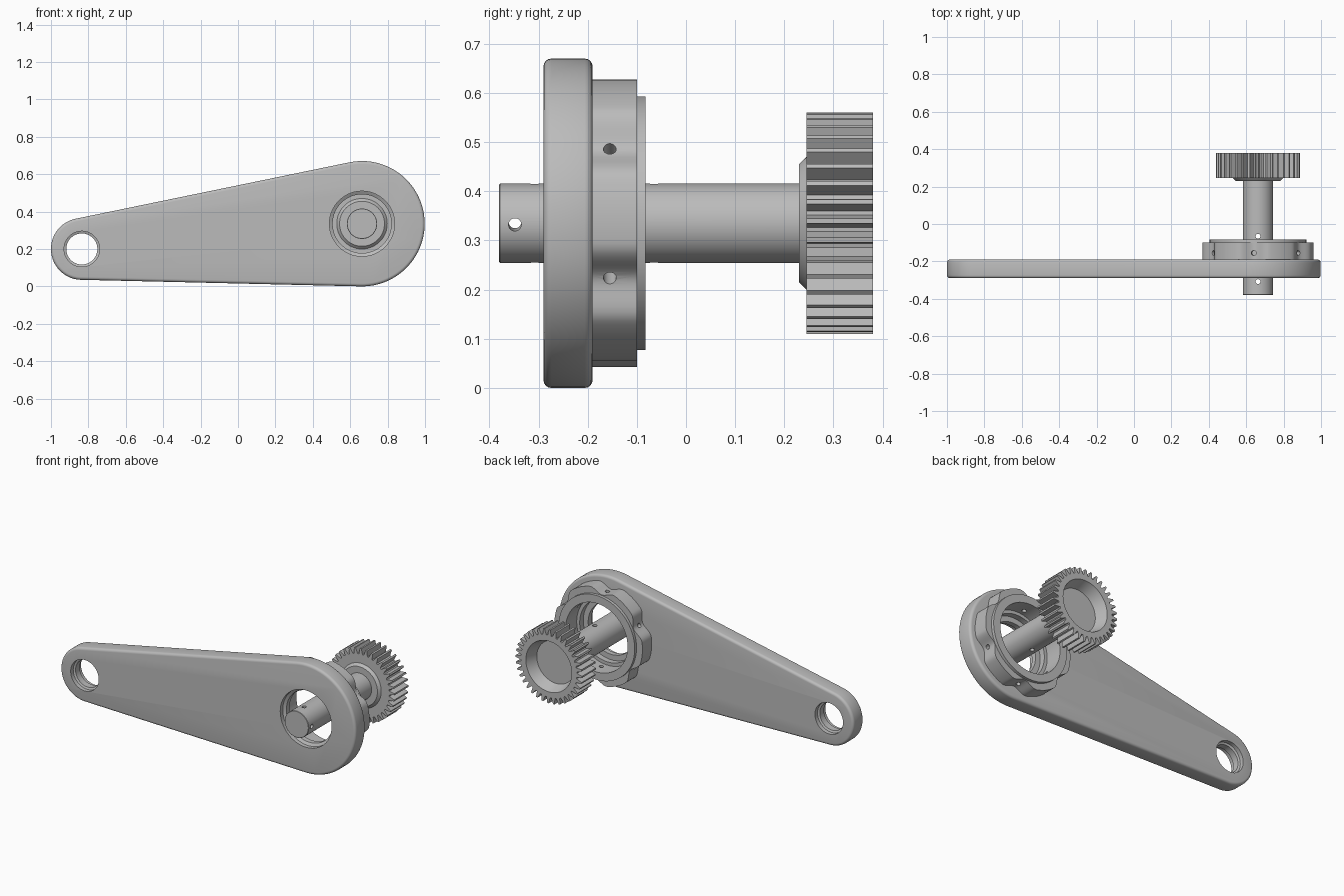
import bpy, bmesh, math
from mathutils import Matrix, Vector

if "Cube" in bpy.data.objects:
    bpy.data.objects.remove(bpy.data.objects["Cube"])

BIG, SMALL = (0.663, 0.335), (-0.835, 0.2)   # x, z of the two bores
R_BIG, R_SMALL = 0.335, 0.165

grey = bpy.data.materials.new("machined grey")
grey.use_nodes = True
grey.diffuse_color = (0.5, 0.5, 0.5, 1)
grey.node_tree.nodes["Principled BSDF"].inputs["Base Color"].default_value = (0.5, 0.5, 0.5, 1)


def finish(name, bm):
    bmesh.ops.recalc_face_normals(bm, faces=bm.faces)
    mesh = bpy.data.meshes.new(name)
    bm.to_mesh(mesh)
    bm.free()
    mesh.materials.append(grey)
    obj = bpy.data.objects.new(name, mesh)
    bpy.context.collection.objects.link(obj)
    return obj


def activate(obj):
    bpy.ops.object.select_all(action='DESELECT')
    obj.select_set(True)
    bpy.context.view_layer.objects.active = obj


def smooth(obj):
    activate(obj)
    bpy.ops.object.shade_smooth_by_angle(angle=math.radians(30))


def revolve(name, profile, centre=BIG, n=96, ring=False):
    """Turn (radius, y) pairs about y; a radius may be a function of the step."""
    bm = bmesh.new()
    loops = []
    for r, y in profile:
        loop = []
        for i in range(n):
            a = 2 * math.pi * i / n
            rad = r(i) if callable(r) else r
            loop.append(bm.verts.new((centre[0] + rad * math.cos(a), y,
                                      centre[1] + rad * math.sin(a))))
        loops.append(loop)
    pairs = list(zip(loops, loops[1:]))
    if ring:
        pairs.append((loops[-1], loops[0]))
    else:
        bm.faces.new(loops[0])
        bm.faces.new(loops[-1])
    for a, b in pairs:
        for i in range(n):
            j = (i + 1) % n
            bm.faces.new((a[i], a[j], b[j], b[i]))
    return finish(name, bm)


def pin(y, angle, radius=0.013, length=0.8):
    """Cutter for a cross hole through the main axis."""
    bm = bmesh.new()
    a = math.radians(angle)
    direction = Vector((math.cos(a), 0, math.sin(a)))
    turn = Vector((0, 0, 1)).rotation_difference(direction).to_matrix().to_4x4()
    bmesh.ops.create_cone(bm, cap_ends=True, segments=20, radius1=radius, radius2=radius,
                          depth=length, matrix=Matrix.Translation((BIG[0], y, BIG[1])) @ turn)
    return finish("hole_cutter", bm)


def cut(obj, cutters):
    activate(obj)
    for c in cutters:
        mod = obj.modifiers.new("cut", 'BOOLEAN')
        mod.operation = 'DIFFERENCE'
        mod.solver = 'EXACT'
        mod.object = c
        bpy.ops.object.modifier_apply(modifier=mod.name)
        bpy.data.objects.remove(c)


# Tapered arm: two arcs joined by tangents, rounded rim
dx, dz = BIG[0] - SMALL[0], BIG[1] - SMALL[1]
tilt = math.atan2(dz, dx)
half = math.acos((R_SMALL - R_BIG) / math.hypot(dx, dz))
bm = bmesh.new()
outline = []
for c, r, start, end in ((BIG, R_BIG, -half, half),
                         (SMALL, R_SMALL, half, 2 * math.pi - half)):
    for i in range(49):
        a = tilt + start + (end - start) * i / 48
        outline.append(bm.verts.new((c[0] + r * math.cos(a), -0.29, c[1] + r * math.sin(a))))
face = bm.faces.new(outline)
top = bmesh.ops.extrude_face_region(bm, geom=[face])["geom"]
bmesh.ops.translate(bm, vec=(0, 0.1, 0),
                    verts=[v for v in top if isinstance(v, bmesh.types.BMVert)])
arm = finish("arm", bm)
activate(arm)
bevel = arm.modifiers.new("rim", 'BEVEL')
bevel.width, bevel.segments, bevel.limit_method = 0.016, 4, 'ANGLE'
bpy.ops.object.modifier_apply(modifier=bevel.name)
cut(arm, [
    revolve("big_bore", [(0.174, -0.32), (0.174, -0.265), (0.157, -0.255), (0.157, -0.225),
                         (0.19, -0.225), (0.19, -0.15)]),
    revolve("small_bore", [(0.095, -0.32), (0.095, -0.265), (0.083, -0.26), (0.083, -0.22),
                           (0.095, -0.215), (0.095, -0.15)], SMALL, 64),
])
smooth(arm)


# Scalloped hub ring with six wide lobes
def lobe(i):
    offset = abs((i * 2 - 5 + 30) % 60 - 30)
    t = max(0, (offset - 13) / 17)
    return 0.298 - 0.036 * (1 - math.cos(math.pi * t)) / 2


hub = revolve("hub_ring", [(lobe, -0.192), (lobe, -0.1), (0.258, -0.1), (0.258, -0.082),
                           (0.21, -0.082), (0.21, -0.192)], n=180, ring=True)
cut(hub, [pin(-0.155, a) for a in (35, 95, 155)])
smooth(hub)

# Shaft with cross holes
shaft = revolve("shaft", [(0.079, -0.38), (0.081, -0.378), (0.081, 0.235)])
cut(shaft, [pin(-0.348, -2), pin(-0.308, 90), pin(-0.065, 90)])
smooth(shaft)


# Spur gear with a chamfered collar and a tapered recess in its back
def tooth(i):
    return 0.225 if i % 4 < 2 else 0.19


gear = revolve("gear", [(0.12, 0.23), (0.135, 0.245), (tooth, 0.245), (tooth, 0.38),
                        (0.155, 0.38), (0.13, 0.31)], n=144)
smooth(gear)
